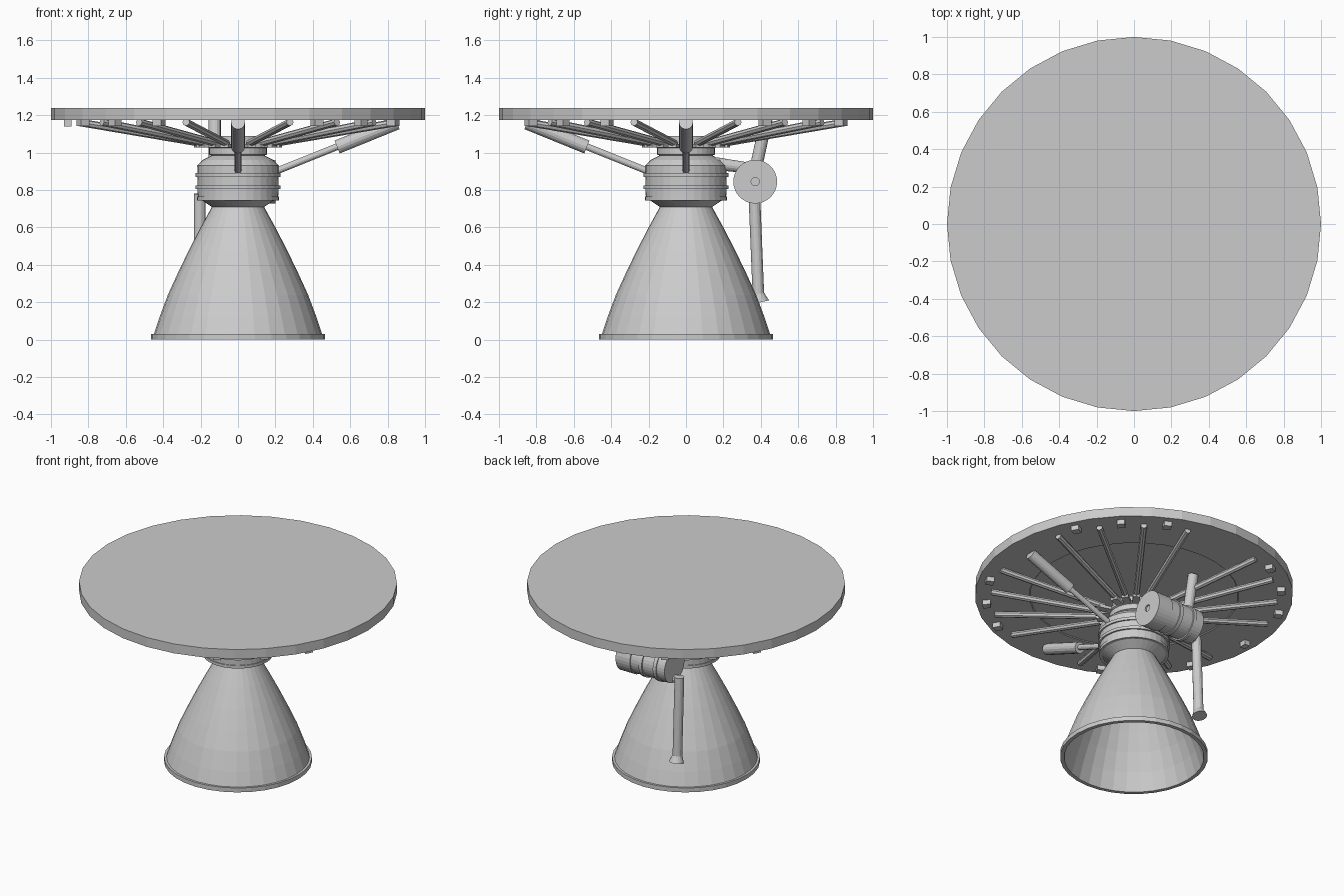
import bpy, bmesh, math
from mathutils import Vector, Matrix

if "Cube" in bpy.data.objects:
    bpy.data.objects.remove(bpy.data.objects["Cube"])


def finish(name, bm):
    bmesh.ops.recalc_face_normals(bm, faces=bm.faces)
    me = bpy.data.meshes.new(name)
    bm.to_mesh(me)
    bm.free()
    ob = bpy.data.objects.new(name, me)
    bpy.context.collection.objects.link(ob)
    return ob


def lathe(name, profile, sides=32, matrix=Matrix()):
    """Revolve (radius, height) points; radius 0 closes to a point."""
    bm = bmesh.new()
    rings = []
    for r, z in profile:
        if r == 0:
            rings.append([bm.verts.new((0, 0, z))] * sides)
        else:
            rings.append([bm.verts.new((r * math.cos(2 * math.pi * i / sides),
                                        r * math.sin(2 * math.pi * i / sides), z))
                          for i in range(sides)])
    for a, b in zip(rings, rings[1:]):
        for i in range(sides):
            j = (i + 1) % sides
            quad = list(dict.fromkeys((a[i], a[j], b[j], b[i])))
            bm.faces.new(quad)
    bm.transform(matrix)
    return finish(name, bm)


def rod(name, p, q, r1, r2=None, sides=12):
    """Capped cylinder or cone between two points."""
    p, q = Vector(p), Vector(q)
    r2 = r1 if r2 is None else r2
    m = Matrix.Translation(p) @ (q - p).to_track_quat('Z', 'Y').to_matrix().to_4x4()
    return lathe(name, [(0, 0), (r1, 0), (r2, (q - p).length), (0, (q - p).length)], sides, m)


def block(name, angle, radius, z, size):
    """Box placed on a circle, turned to face outward."""
    bm = bmesh.new()
    bmesh.ops.create_cube(bm, size=1, matrix=Matrix.Rotation(math.radians(angle), 4, 'Z')
                          @ Matrix.Translation((radius, 0, z)) @ Matrix.Diagonal((*size, 1)))
    return finish(name, bm)


def polar(angle, r, z):
    a = math.radians(angle)
    return (r * math.cos(a), r * math.sin(a), z)


# Mounting plate with a shallow recess beneath
lathe("mounting_plate", [(0, 1.24), (1, 1.24), (1, 1.175), (0.66, 1.175), (0.655, 1.18), (0, 1.18)])

# Hollow nozzle bell with rim
lathe("nozzle_bell", [(0.135, 0.72), (0.145, 0.70), (0.2, 0.60), (0.262, 0.48), (0.32, 0.36),
                      (0.375, 0.24), (0.42, 0.12), (0.45, 0.03), (0.465, 0.03), (0.465, 0),
                      (0.44, 0), (0.405, 0.12), (0.36, 0.24), (0.305, 0.36), (0.247, 0.48),
                      (0.185, 0.60), (0.12, 0.71), (0, 0.71)])

# Combustion chamber and its raised bands
lathe("combustion_chamber", [(0, 0.71), (0.14, 0.71), (0.215, 0.76), (0.218, 0.93), (0.19, 0.96),
                             (0.14, 0.985), (0.14, 1.09), (0, 1.09)])
for z in (0.755, 0.815, 0.88):
    r = 0.22 if z < 0.8 else 0.227
    lathe("chamber_band", [(0.2, z - 0.01), (r, z - 0.01), (r, z + 0.01), (0.2, z + 0.01)])
lathe("upper_collar", [(0.13, 0.98), (0.155, 0.99), (0.155, 1.025), (0.165, 1.03), (0.165, 1.045), (0.13, 1.045)])

# Radial struts and edge blocks in each quadrant
for quadrant in range(0, 360, 90):
    for step in (18, 36, 54, 72):
        a = quadrant + step
        rod("radial_strut", polar(a, 0.2, 1.05), polar(a, 0.9, 1.163), 0.02, sides=8)
        block("strut_foot", a, 0.195, 1.037, (0.09, 0.045, 0.02))
    for step in (27, 45, 63):
        block("edge_block", quadrant + step, 0.93, 1.16, (0.05, 0.05, 0.035))
block("edge_block", 180, 0.91, 1.158, (0.04, 0.05, 0.035))

# Two steering actuators at the right and the front
for a in (0, -90):
    rod("actuator_rod", polar(a, 0.19, 0.895), polar(a, 0.55, 1.04), 0.018)
    rod("actuator_cylinder", polar(a, 0.53, 1.03), polar(a, 0.85, 1.16), 0.037, sides=16)

# Turbopump lying along x behind the chamber
pump = Matrix.Translation((0, 0.37, 0.845)) @ Matrix.Rotation(math.pi / 2, 4, 'Y')
lathe("turbopump", [(0, -0.17), (0.11, -0.17), (0.11, -0.11), (0.117, -0.11), (0.117, -0.085),
                    (0.108, -0.085), (0.108, 0.0), (0.117, 0.0), (0.117, 0.025), (0.11, 0.025),
                    (0.11, 0.09), (0.117, 0.09), (0.117, 0.2), (0.022, 0.2), (0.022, 0.19), (0, 0.19)],
      32, pump)

# Pipes joining the pump to the plate, the chamber and the exhaust
rod("feed_pipe", (-0.125, 0.365, 0.88), (-0.125, 0.43, 1.178), 0.033, sides=16)
rod("chamber_duct", (0.03, 0.13, 0.945), (0.03, 0.36, 0.915), 0.035, 0.028, sides=16)
rod("exhaust_pipe", (-0.205, 0.365, 0.78), (-0.205, 0.387, 0.24), 0.031, sides=16)
rod("exhaust_flare", (-0.205, 0.387, 0.245), (-0.205, 0.397, 0.2), 0.031, 0.048, sides=16)
rod("exhaust_joint", (-0.14, 0.365, 0.76), (-0.205, 0.365, 0.755), 0.025)
